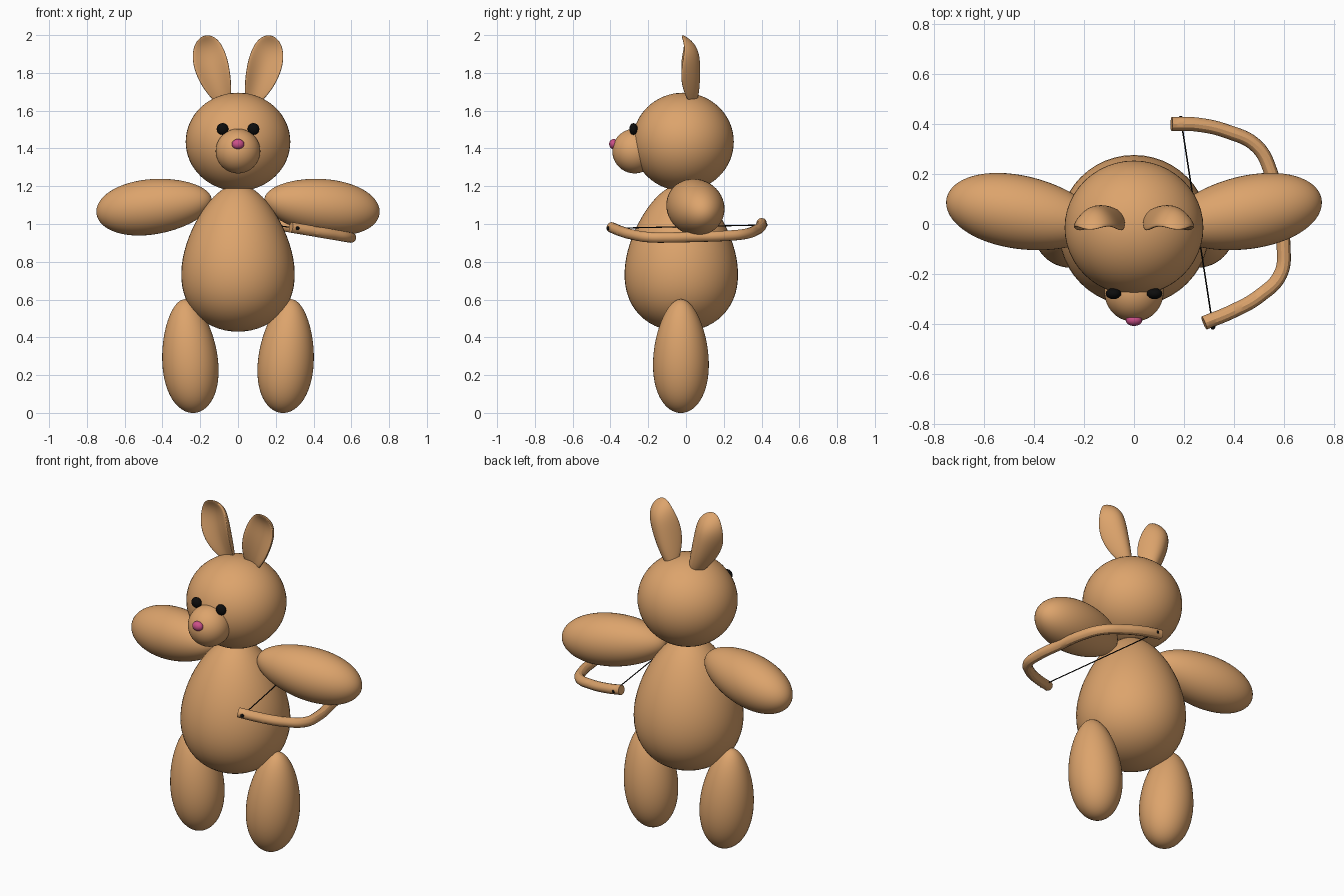
import bpy
import bmesh
from math import sqrt
from mathutils import Vector

cube = bpy.data.objects.get("Cube")
if cube:
    bpy.data.objects.remove(cube, do_unlink=True)


def material(name, color):
    m = bpy.data.materials.new(name)
    m.use_nodes = True
    m.diffuse_color = (*color, 1)
    bsdf = next(n for n in m.node_tree.nodes if n.type == 'BSDF_PRINCIPLED')
    bsdf.inputs["Base Color"].default_value = (*color, 1)
    return m


TAN = material("tan", (0.72, 0.37, 0.15))
PINK = material("pink", (0.60, 0.08, 0.25))
BLACK = material("black", (0.004, 0.004, 0.004))


def ball(name, mat, shape, segments=48, rings=32):
    """Unit sphere whose points are placed by the shape function."""
    bm = bmesh.new()
    bmesh.ops.create_uvsphere(bm, u_segments=segments, v_segments=rings, radius=1)
    for v in bm.verts:
        v.co = shape(v.co.copy())
    bmesh.ops.recalc_face_normals(bm, faces=bm.faces)
    for f in bm.faces:
        f.smooth = True
    mesh = bpy.data.meshes.new(name)
    bm.to_mesh(mesh)
    bm.free()
    mesh.materials.append(mat)
    obj = bpy.data.objects.new(name, mesh)
    bpy.context.collection.objects.link(obj)
    return obj


def ellipsoid(name, mat, center, size, segments=48, rings=32):
    c, s = Vector(center), Vector(size)
    return ball(name, mat, lambda p: c + p * s, segments, rings)


def egg(name, fat_end, thin_end, radius, taper):
    """Tapered ellipsoid stretched between two end points."""
    a, b = Vector(fat_end), Vector(thin_end)
    mid, half = (a + b) / 2, (b - a) / 2
    turn = half.to_track_quat('Z', 'Y')

    def shape(p):
        r = radius * (1 - taper * p.z)
        return mid + turn @ Vector((p.x * r, p.y * r, p.z * half.length))
    return ball(name, TAN, shape)


def tube(name, mat, points, radius, smooth_path=False):
    curve = bpy.data.curves.new(name, 'CURVE')
    curve.dimensions = '3D'
    curve.bevel_depth = radius
    curve.bevel_resolution = 4
    curve.use_fill_caps = True
    curve.resolution_u = 8
    kind = 'BEZIER' if smooth_path else 'POLY'
    spline = curve.splines.new(kind)
    pts = spline.bezier_points if smooth_path else spline.points
    pts.add(len(points) - 1)
    for pt, co in zip(pts, points):
        if smooth_path:
            pt.co = co
            pt.handle_left_type = pt.handle_right_type = 'AUTO'
        else:
            pt.co = (*co, 1)
    obj = bpy.data.objects.new(name, curve)
    bpy.context.collection.objects.link(obj)
    # Turn the curve into a mesh with sharp end caps
    bpy.ops.object.select_all(action='DESELECT')
    obj.select_set(True)
    bpy.context.view_layer.objects.active = obj
    bpy.ops.object.convert(target='MESH')
    obj = bpy.context.object
    obj.data.materials.clear()
    obj.data.materials.append(mat)
    bpy.ops.object.shade_smooth_by_angle()
    return obj


# Body and head
egg("body", (0, -0.025, 0.43), (0, -0.025, 1.21), 0.292, 0.25)
ellipsoid("head", TAN, (0, -0.015, 1.435), (0.277, 0.268, 0.26))
ellipsoid("muzzle", TAN, (0, -0.272, 1.386), (0.118, 0.118, 0.118))
ellipsoid("nose", PINK, (0, -0.383, 1.423), (0.033, 0.024, 0.027), 24, 16)


def ear(name, side):
    """Leaf shape cupped towards the front, wider at the top."""
    def shape(p):
        u = p.x * 0.088 * (1 + 0.22 * p.z)
        cup = p.x ** 2 + max(0, p.z) ** 4
        y = -0.02 + 0.06 * (1 - min(cup, 1)) + p.y * 0.035
        lean = -0.1 - 0.055 * (p.z + 0.6) + 0.012 * p.z ** 2
        x = lean + u * 0.97
        z = 1.81 + 0.187 * p.z + u * 0.25
        return Vector((-side * x, y, z))
    ball(name, TAN, shape)


# Paired parts
for word, s in (("left", 1), ("right", -1)):
    ellipsoid(word + "_eye", BLACK, (s * 0.082, -0.278, 1.503),
              (0.031, 0.022, 0.031), 16, 12)
    ear(word + "_ear", s)
    egg(word + "_arm", (s * 0.748, 0.1, 1.055), (s * 0.14, -0.01, 1.13), 0.146, 0.1)
    egg(word + "_leg", (s * 0.23, -0.027, 0), (s * 0.282, -0.027, 0.602), 0.146, 0.16)

# Bow, lying in a plane that drops away from the body
bow_path = [(0.15, 0.40), (0.25, 0.397), (0.37, 0.37), (0.49, 0.31), (0.545, 0.21),
            (0.575, 0.06), (0.597, -0.09), (0.585, -0.2), (0.5, -0.288),
            (0.39, -0.35), (0.28, -0.395)]
tube("bow", TAN, [(x, y, 1.03 - 0.17 * x) for x, y in bow_path], 0.028, True)

# Bow string with a knot at each end
ends = [Vector((0.187, 0.42, 0.995)), Vector((0.315, -0.41, 0.977))]
tube("bow_string", BLACK, ends, 0.003)
for word, p in zip(("back", "front"), ends):
    ellipsoid(word + "_string_knot", BLACK, p, (0.01, 0.012, 0.01), 12, 8)
